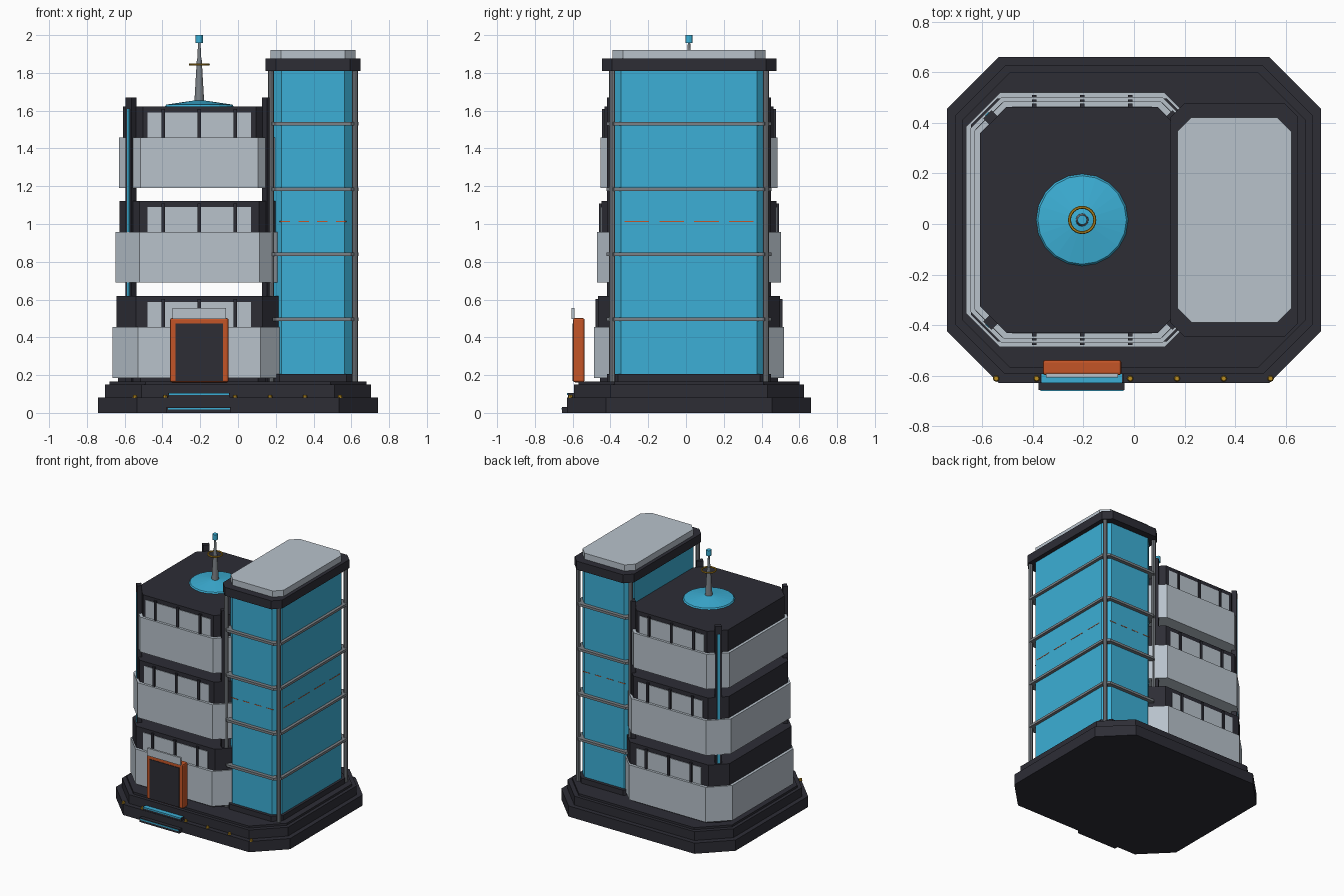
import bpy, bmesh, math
from mathutils import Matrix

if "Cube" in bpy.data.objects:
    bpy.data.objects.remove(bpy.data.objects["Cube"])


def material(name, rgb):
    m = bpy.data.materials.new(name)
    m.diffuse_color = (*rgb, 1)
    m.use_nodes = True
    m.node_tree.nodes["Principled BSDF"].inputs["Base Color"].default_value = m.diffuse_color
    return m


DARK = material("charcoal", (0.026, 0.026, 0.036))
PALE = material("pale_grey", (0.48, 0.54, 0.60))
BLUE = material("blue_glass", (0.045, 0.43, 0.67))
STEEL = material("steel_grey", (0.20, 0.22, 0.24))
ORANGE = material("orange", (0.55, 0.09, 0.02))
GOLD = material("gold", (0.50, 0.27, 0.015))


def finish(bm, name, mat):
    bmesh.ops.recalc_face_normals(bm, faces=bm.faces[:])
    me = bpy.data.meshes.new(name)
    bm.to_mesh(me)
    bm.free()
    me.materials.append(mat)
    ob = bpy.data.objects.new(name, me)
    bpy.context.collection.objects.link(ob)
    return ob


def slab(name, mat, cx, cy, hx, hy, ch, z0, z1):
    """Chamfered rectangle extruded from z0 to z1."""
    bm = bmesh.new()
    pts = [(hx, hy - ch), (hx - ch, hy), (-hx + ch, hy), (-hx, hy - ch),
           (-hx, -hy + ch), (-hx + ch, -hy), (hx - ch, -hy), (hx, -hy + ch)]
    f = bm.faces.new([bm.verts.new((cx + x, cy + y, z0)) for x, y in pts])
    ext = bmesh.ops.extrude_face_region(bm, geom=[f])
    bmesh.ops.translate(bm, vec=(0, 0, z1 - z0),
                        verts=[v for v in ext["geom"] if isinstance(v, bmesh.types.BMVert)])
    return finish(bm, name, mat)


def box(name, mat, x0, x1, y0, y1, z0, z1, turn=0, bevel=0):
    bm = bmesh.new()
    bmesh.ops.create_cube(bm, size=1)
    bmesh.ops.scale(bm, vec=(x1 - x0, y1 - y0, z1 - z0), verts=bm.verts)
    if bevel:
        bmesh.ops.bevel(bm, geom=bm.edges[:], offset=bevel, segments=2, affect='EDGES', profile=0.5)
    bmesh.ops.rotate(bm, matrix=Matrix.Rotation(turn, 3, 'Z'), verts=bm.verts)
    bmesh.ops.translate(bm, vec=((x0 + x1) / 2, (y0 + y1) / 2, (z0 + z1) / 2), verts=bm.verts)
    return finish(bm, name, mat)


def cone(name, mat, x, y, z0, z1, r0, r1, n=12):
    bm = bmesh.new()
    bmesh.ops.create_cone(bm, cap_ends=True, segments=n, radius1=r0, radius2=r1, depth=z1 - z0)
    bmesh.ops.translate(bm, vec=(x, y, (z0 + z1) / 2), verts=bm.verts)
    return finish(bm, name, mat)


CY = 0.016

# Stepped base
slab("base_lower", DARK, 0, CY, 0.74, 0.645, 0.205, 0, 0.082)
slab("base_middle", DARK, 0, CY, 0.705, 0.61, 0.195, 0.082, 0.15)
slab("base_upper", DARK, 0, CY, 0.68, 0.585, 0.19, 0.15, 0.166)

# Entrance steps with light strips, and the row of base lamps
box("step_lower", DARK, -0.378, -0.037, -0.657, -0.6, 0, 0.032)
box("step_lower_strip", BLUE, -0.37, -0.042, -0.66, -0.655, 0.017, 0.027)
box("step_upper", DARK, -0.37, -0.042, -0.626, -0.58, 0.08, 0.105)
box("step_upper_strip", BLUE, -0.365, -0.047, -0.629, -0.59, 0.096, 0.106)
for x in (-0.545, -0.385, -0.015, 0.17, 0.355, 0.54):
    cone("base_lamp", GOLD, x, -0.611, 0.08, 0.096, 0.013, 0.009, 8)

# Three floors: pale parapet, dark window band, panes and mullions
BX = -0.205
slab("floor_plinth", DARK, BX, CY, 0.43, 0.47, 0.12, 0.16, 0.188)
for i, z in enumerate((0.186, 0.69, 1.19)):
    hx, hy = 0.46 - 0.0175 * i, 0.503 - 0.017 * i
    slab("floor_parapet", PALE, BX, CY, hx, hy, 0.135 - 0.01 * i, z, z + 0.268)
    dx, dy = hx - 0.021, hy - 0.022
    top = z + 0.433
    slab("floor_body", DARK, BX, CY, dx, dy, 0.105, z + 0.26, top)
    for s in (-1, 1):
        y = CY + s * dy
        box("window_panes", PALE, BX - 0.275, BX + 0.275, y - 0.004, y + 0.004, z + 0.265, top - 0.032)
        for k in (-1, 0, 1):
            x = BX + 0.19 * k
            box("window_mullion", DARK, x - 0.009, x + 0.009, y - 0.013, y + 0.013, z + 0.262, top - 0.015)

# Diagonal corner posts, with blue strips on the outer left ones
for sx in (-1, 1):
    for sy in (-1, 1):
        x, y = BX + sx * 0.362, CY + sy * 0.405
        a = math.atan2(sy, sx)
        box("corner_post", DARK, x - 0.0175, x + 0.0175, y - 0.0235, y + 0.0235, 0.16, 1.67, a)
        if sx < 0:
            px, py = x + math.cos(a) * 0.0185, y + math.sin(a) * 0.0185
            box("post_strip", BLUE, px - 0.003, px + 0.003, py - 0.009, py + 0.009, 0.3, 1.61, a)

# Roof dish and antenna
cone("roof_dish", BLUE, BX, CY, 1.62, 1.632, 0.184, 0.175, 20)
cone("roof_dish_top", BLUE, BX, CY, 1.632, 1.655, 0.175, 0.02, 20)
cone("antenna_mast", STEEL, BX, CY, 1.645, 1.87, 0.026, 0.013)
cone("antenna_spike", STEEL, BX, CY, 1.87, 1.965, 0.011, 0.006)
cone("antenna_tip", BLUE, BX, CY, 1.958, 2.0, 0.019, 0.019)
bpy.ops.mesh.primitive_torus_add(location=(BX, CY, 1.845), major_radius=0.05, minor_radius=0.006,
                                 major_segments=24, minor_segments=6)
ring = bpy.context.object
ring.name = "antenna_ring"
ring.data.materials.append(GOLD)

# Glass tower with caps, corner poles and horizontal bands
TX = 0.397
slab("tower_foot", DARK, TX, CY, 0.237, 0.435, 0.06, 0.16, 0.206)
slab("tower_glass", BLUE, TX, CY, 0.218, 0.41, 0.05, 0.2, 1.82)
slab("tower_cap", DARK, TX, CY, 0.252, 0.462, 0.055, 1.81, 1.875)
slab("tower_roof", PALE, TX, CY, 0.225, 0.405, 0.055, 1.875, 1.922)
for sx in (-1, 1):
    for sy in (-1, 1):
        cone("tower_pole", STEEL, TX + sx * 0.222, CY + sy * 0.407, 0.166, 1.815, 0.016, 0.016, 8)
for z in (0.495, 0.84, 1.185, 1.53):
    slab("tower_band", STEEL, TX, CY, 0.24, 0.437, 0.04, z - 0.009, z + 0.009)

# Thin orange dashes halfway up the glass
for s in (-1, 1):
    for k in (-1.5, -0.5, 0.5, 1.5):
        x, y = TX + k * 0.1, CY + s * 0.41
        box("glass_dash", ORANGE, x - 0.028, x + 0.028, y - 0.002, y + 0.002, 1.011, 1.016)
        x, y = TX + s * 0.218, CY + k * 0.185
        box("glass_dash", ORANGE, x - 0.002, x + 0.002, y - 0.065, y + 0.065, 1.011, 1.016)

# Entrance portal
box("portal_frame", ORANGE, -0.36, -0.05, -0.598, -0.537, 0.162, 0.502, bevel=0.01)
box("portal_door", DARK, -0.33, -0.08, -0.602, -0.594, 0.17, 0.472)
box("portal_sign", PALE, -0.348, -0.064, -0.606, -0.591, 0.497, 0.555)
